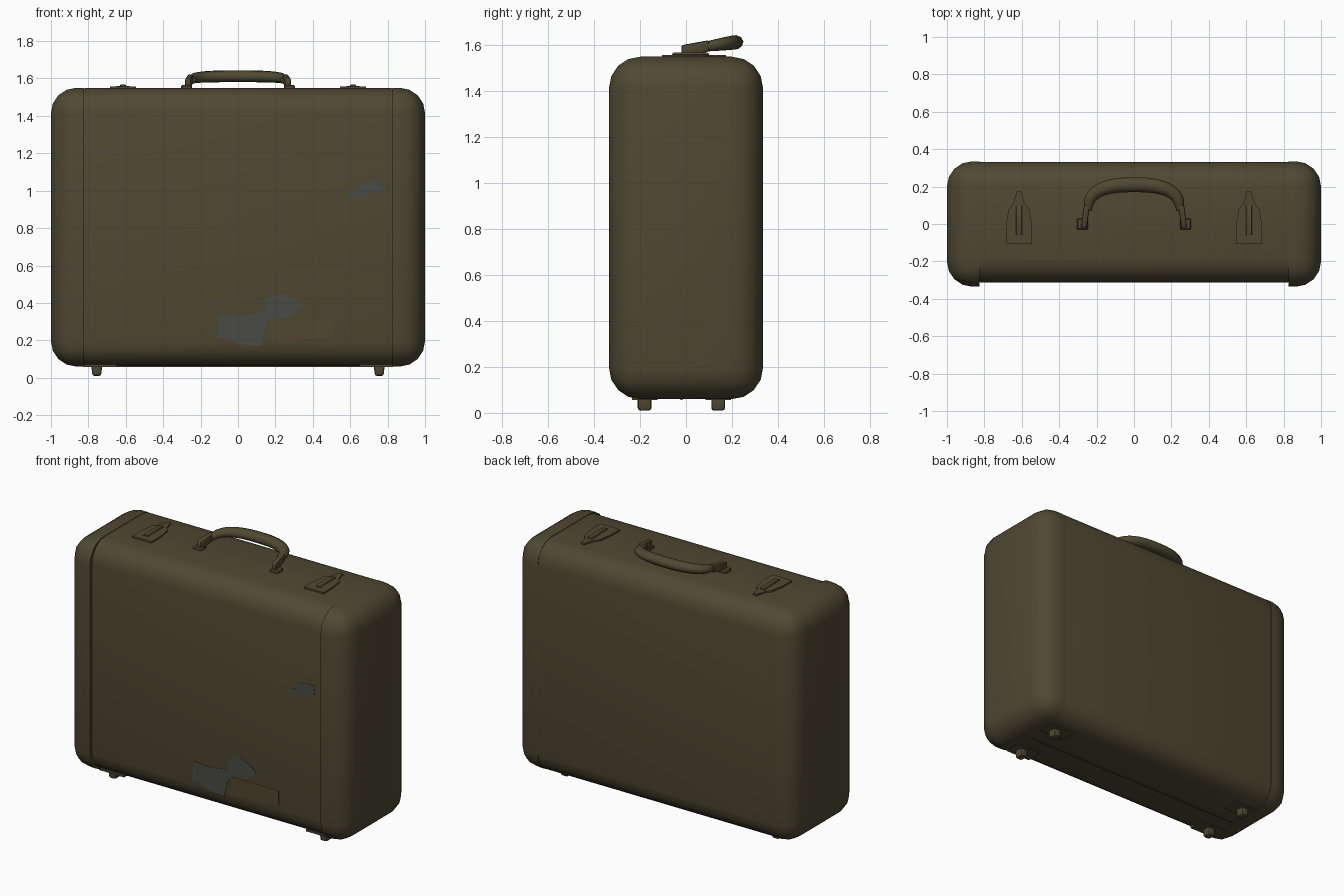
import bpy, bmesh, math
from mathutils import Vector

if "Cube" in bpy.data.objects:
    bpy.data.objects.remove(bpy.data.objects["Cube"])


def material(name, rgb):
    m = bpy.data.materials.new(name)
    m.use_nodes = True
    m.diffuse_color = (*rgb, 1)
    m.node_tree.nodes["Principled BSDF"].inputs["Base Color"].default_value = (*rgb, 1)
    return m


leather = material("olive leather", (0.078, 0.065, 0.032))
sticker = material("grey sticker", (0.068, 0.068, 0.060))
paper = material("brown label", (0.083, 0.062, 0.029))


def finish(name, bm, mat, angle=40):
    bmesh.ops.recalc_face_normals(bm, faces=bm.faces)
    mesh = bpy.data.meshes.new(name)
    bm.to_mesh(mesh)
    bm.free()
    mesh.materials.append(mat)
    ob = bpy.data.objects.new(name, mesh)
    bpy.context.collection.objects.link(ob)
    bpy.ops.object.select_all(action='DESELECT')
    ob.select_set(True)
    bpy.context.view_layer.objects.active = ob
    bpy.ops.object.shade_smooth_by_angle(angle=math.radians(angle))
    return ob


def box(lo, hi, radius=0, segments=4):
    bm = bmesh.new()
    bmesh.ops.create_cube(bm, size=1)
    lo, hi = Vector(lo), Vector(hi)
    for v in bm.verts:
        v.co = (lo + hi) / 2 + v.co * (hi - lo)
    if radius:
        bmesh.ops.bevel(bm, geom=bm.edges[:], offset=radius, segments=segments,
                        profile=0.5, affect='EDGES')
    return bm


def plate(name, points, place, depth, mat):
    """Flat outline, placed in space and thickened along depth."""
    bm = bmesh.new()
    face = bm.faces.new([bm.verts.new(place(a, b)) for a, b in points])
    out = bmesh.ops.extrude_face_region(bm, geom=[face])["geom"]
    bmesh.ops.translate(bm, vec=depth,
                        verts=[g for g in out if isinstance(g, bmesh.types.BMVert)])
    return finish(name, bm, mat, 20)


# Main shell between the end caps
LOW, HIGH = 0.06, 1.55
finish("case_shell", box((-0.95, -0.312, LOW + 0.002), (0.95, 0.332, HIGH - 0.002), 0.13), leather)

# Rounded end caps wrapping both sides
for side, sx in (("right", -1), ("left", 1)):
    bm = box((-1, -0.335, LOW), (1, 0.335, HIGH), 0.135)
    cut = bmesh.ops.bisect_plane(bm, geom=bm.verts[:] + bm.edges[:] + bm.faces[:],
                                 plane_co=(sx * 0.825, 0, 0), plane_no=(sx, 0, 0),
                                 clear_inner=True)["geom_cut"]
    bmesh.ops.contextual_create(bm, geom=[g for g in cut if isinstance(g, bmesh.types.BMEdge)])
    finish(side + "_end_cap", bm, leather)

    # Feet and their mounting plates
    for end, y in (("front", -0.18), ("back", 0.14)):
        bm = box((sx * 0.755 - 0.03, y - 0.03, 0.01), (sx * 0.755 + 0.03, y + 0.03, 0.08), 0.012, 2)
        for v in bm.verts:
            if v.co.z < 0.04:
                v.co.x = sx * 0.755 + (v.co.x - sx * 0.755) * 0.8
        finish(f"{side}_{end}_foot", bm, leather)
        finish(f"{side}_{end}_foot_plate",
               box((sx * 0.74 - 0.09, y - 0.055, LOW - 0.003), (sx * 0.74 + 0.09, y + 0.055, LOW + 0.01)),
               leather)

    # Latch: flat shaped plate with a raised tongue
    half = [(0.07, -0.105), (0.07, -0.01), (0.055, 0.08), (0.03, 0.11), (0.012, 0.175)]
    outline = half + [(-a, b) for a, b in reversed(half)]
    plate(side + "_latch", outline, lambda a, b: (sx * 0.615 + a, b, HIGH - 0.004),
          (0, 0, 0.012), leather)
    bm = box((sx * 0.615 - 0.04, -0.06, HIGH), (sx * 0.615 + 0.04, 0.1, HIGH + 0.018), 0.008, 2)
    for v in bm.verts:
        if v.co.z > HIGH + 0.01:
            v.co.x = sx * 0.615 + (v.co.x - sx * 0.615) * 0.4
    finish(side + "_latch_tongue", bm, leather)

    # Handle mount: leaning bracket on a small base
    finish(side + "_handle_base",
           box((sx * 0.275 - 0.03, -0.03, HIGH - 0.01), (sx * 0.275 + 0.03, 0.03, HIGH + 0.015), 0.006, 1),
           leather)
    bm = box((sx * 0.268 - 0.016, -0.02, HIGH), (sx * 0.268 + 0.016, 0.1, HIGH + 0.05), 0.008, 2)
    for v in bm.verts:
        t = (v.co.y + 0.02) / 0.12
        v.co.z += 0.022 * t
        v.co.x -= sx * 0.015 * t
    finish(side + "_handle_bracket", bm, leather)

# Seam rib along the underside
finish("bottom_seam", box((-0.8, -0.025, LOW - 0.003), (0.8, -0.015, LOW + 0.01)), leather)

# Curved grip, leaning backward
bm = bmesh.new()
STEPS, SIDES = 20, 10
rings = []
for i in range(STEPS + 1):
    t = math.pi * i / STEPS
    c, s = math.cos(t), math.sin(t)
    x = -0.245 * math.copysign(abs(c) ** 0.8, c)
    y = 0.07 + 0.14 * s ** 0.7
    z = 1.592 + 0.02 * s ** 0.7
    out = Vector((-c * 0.7, s, s * 0.12)).normalized()
    up = Vector((0, -0.12, 1)).normalized()
    w, h = 0.018 + 0.022 * s ** 0.5, 0.02 + 0.012 * s ** 0.5
    rings.append([bm.verts.new(Vector((x, y, z))
                               + out * w * math.cos(math.tau * k / SIDES)
                               + up * h * math.sin(math.tau * k / SIDES)) for k in range(SIDES)])
for a, b in zip(rings, rings[1:]):
    for k in range(SIDES):
        n = (k + 1) % SIDES
        bm.faces.new((a[k], a[n], b[n], b[k]))
for ring in (rings[0], rings[-1]):
    bm.faces.new(ring)
finish("handle_grip", bm, leather, 50)

# Worn stickers and label on the front
on_front = lambda a, b: (a, -0.31, b)
thin = (0, -0.004, 0)
plate("large_sticker", [(-0.11, 0.21), (-0.06, 0.21), (0.01, 0.18), (0.12, 0.17), (0.14, 0.26),
                        (0.17, 0.31), (0.27, 0.32), (0.35, 0.38), (0.31, 0.42), (0.24, 0.45),
                        (0.16, 0.43), (0.14, 0.35), (0.02, 0.33), (-0.1, 0.34)],
      on_front, thin, sticker)
plate("small_sticker", [(0.58, 0.96), (0.67, 0.96), (0.7, 0.99), (0.77, 0.99), (0.76, 1.06),
                        (0.66, 1.05), (0.64, 1.0), (0.59, 1.0)], on_front, thin, sticker)
plate("label", [(0.17, 0.19), (0.51, 0.22), (0.51, 0.31), (0.17, 0.31)],
      on_front, (0, -0.0035, 0), paper)
